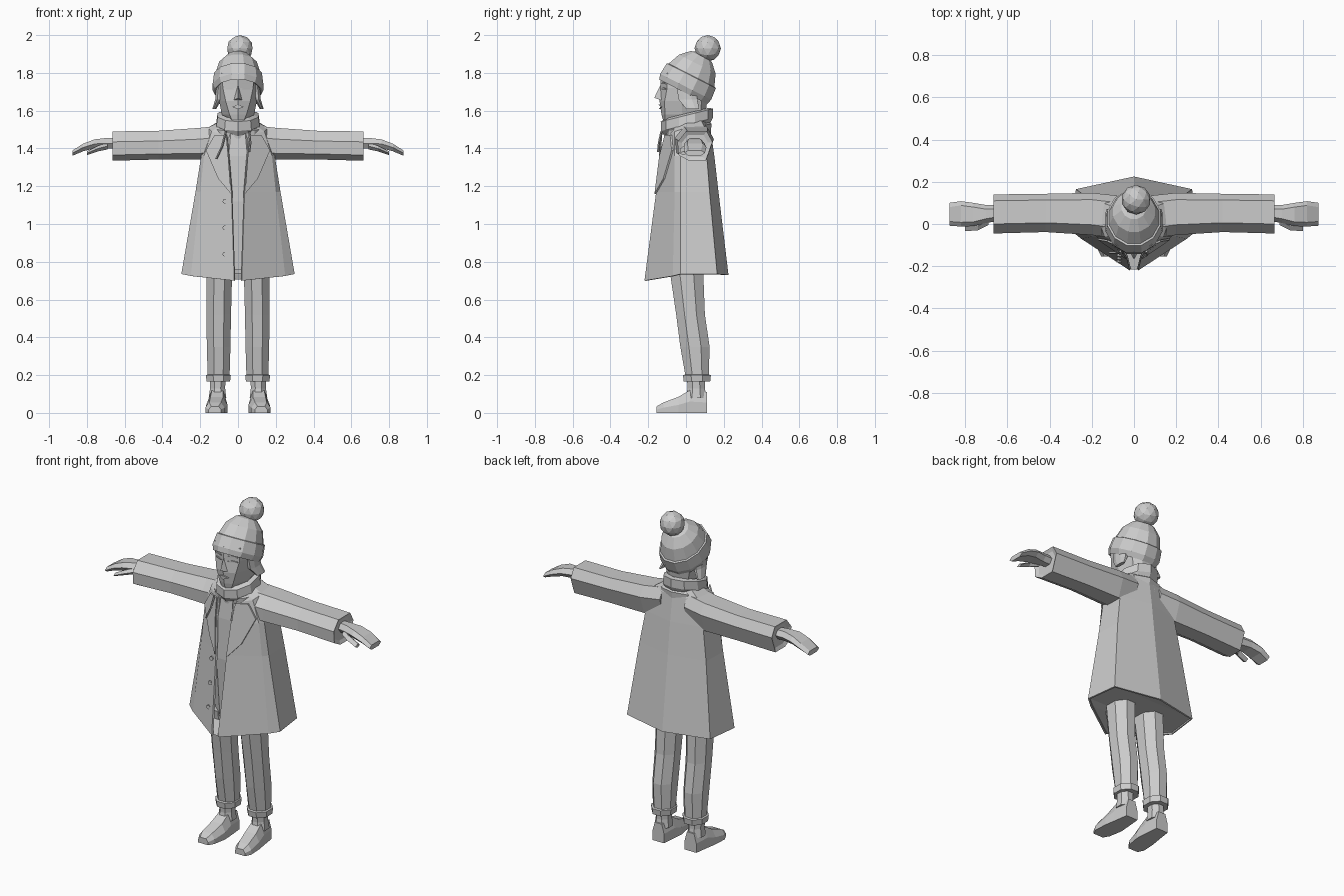
import bpy
import bmesh
from math import cos, sin, pi, radians
from mathutils import Matrix, Vector

cube = bpy.data.objects.get("Cube")
if cube:
    bpy.data.objects.remove(cube, do_unlink=True)

grey = bpy.data.materials.new("plain grey")
grey.use_nodes = True
grey.diffuse_color = (0.6, 0.6, 0.6, 1)
grey.node_tree.nodes["Principled BSDF"].inputs["Base Color"].default_value = grey.diffuse_color


def finish(name, bm):
    """Turn a bmesh into a flat shaded grey object."""
    bmesh.ops.recalc_face_normals(bm, faces=bm.faces)
    mesh = bpy.data.meshes.new(name)
    bm.to_mesh(mesh)
    bm.free()
    mesh.materials.append(grey)
    obj = bpy.data.objects.new(name, mesh)
    bpy.context.collection.objects.link(obj)
    return obj


def loft(name, rings, closed=True, caps=True):
    """Skin a list of rings that all have the same number of points."""
    bm = bmesh.new()
    rows = [[bm.verts.new(p) for p in ring] for ring in rings]
    count = len(rows[0])
    for low, high in zip(rows, rows[1:]):
        for i in range(count if closed else count - 1):
            j = (i + 1) % count
            bm.faces.new((low[i], low[j], high[j], high[i]))
    if caps and closed:
        bm.faces.new(rows[0])
        bm.faces.new(rows[-1])
    return finish(name, bm)


def flip(rings):
    return [[(-x, y, z) for x, y, z in ring] for ring in rings]


def pair(name, rings, **options):
    """Build the left part and its mirrored right twin."""
    return [loft("left_" + name, rings, **options),
            loft("right_" + name, flip(rings), **options)]


def oval(cx, cy, z, rx, ry, sides=8, tilt=0.0):
    """Horizontal ring with flats facing front and side; tilt raises the back."""
    ring = []
    for i in range(sides):
        a = 2 * pi * (i + 0.5) / sides
        grow = 1 / cos(pi / sides)
        y = cy + ry * grow * sin(a)
        ring.append((cx + rx * grow * cos(a), y, z + tilt * y))
    return ring


def box_oval(z, x0, x1, y0, y1):
    return oval((x0 + x1) / 2, (y0 + y1) / 2, z, (x1 - x0) / 2, (y1 - y0) / 2)


def symmetric(z, front, half, back):
    """Ring from a centre front, half outline and optional centre back."""
    right = [(-x, y, z) for x, y in reversed(half)]
    return [(0, front, z)] + [(x, y, z) for x, y in half] + [(0, back, z)] + right


def plate(name, points, depth):
    """Thin plate pushed forward from its points."""
    return loft(name, [points, [(x, y - depth, z) for x, y, z in points]])


# Coat body: open at the front, flaring to the hem
coat_rows = [
    [(.02, -.22, .70), (.25, -.07, .725), (.30, -.03, .735), (.275, .165, .735), (0, .225, .73)],
    [(.035, -.158, 1.17), (.20, -.06, 1.17), (.225, -.03, 1.17), (.22, .125, 1.17), (0, .172, 1.17)],
    [(.05, -.133, 1.36), (.18, -.06, 1.36), (.195, -.03, 1.36), (.19, .11, 1.36), (0, .15, 1.36)],
    [(.06, -.10, 1.47), (.14, -.06, 1.49), (.16, 0, 1.51), (.15, .10, 1.51), (0, .13, 1.5)],
    [(.06, -.08, 1.53), (.08, -.05, 1.53), (.10, 0, 1.54), (.09, .08, 1.55), (0, .11, 1.56)],
]
for panel in pair("coat_panel", coat_rows, closed=False):
    cloth = panel.modifiers.new("cloth", "SOLIDIFY")
    cloth.thickness = 0.01
    cloth.offset = -1

# Underside of the coat, kept just inside the hem
hem = [(x * 0.98, y * 0.98, z + 0.006) for x, y, z in coat_rows[0]]
pair("coat_lining", [hem, [(0, y, z) for x, y, z in hem]], closed=False)

# Lapels
for side, sign in (("left", 1), ("right", -1)):
    lapel = [(.037, -.158, 1.16), (.105, -.112, 1.24), (.17, -.067, 1.39),
             (.125, -.075, 1.47), (.062, -.105, 1.47), (.052, -.133, 1.36)]
    plate(side + "_lapel", [(x * sign, y, z) for x, y, z in lapel], 0.009)

# Jumper under the coat
loft("jumper", [oval(0, 0, .76, .12, .10), oval(0, 0, 1.12, .13, .125),
                oval(0, .01, 1.36, .12, .128), oval(0, .01, 1.53, .08, .11)])

# Buttons on the right front edge
for number, z in enumerate((.84, .98, 1.12)):
    bm = bmesh.new()
    bmesh.ops.create_cone(bm, cap_ends=True, segments=8, radius1=.012, radius2=.012, depth=.012,
                          matrix=Matrix.Translation((-.07, -.19 + .1 * (z - .7), z))
                          @ Matrix.Rotation(pi / 2, 4, "X"))
    finish("button_%d" % (number + 1), bm)

# Sleeves
section = [(-.085, -.05), (-.09, .02), (-.045, .075), (.065, .075),
           (.095, .02), (.06, -.08), (-.03, -.08)]


def sleeve_ring(x, y, z, scale):
    return [(x, y + dy * scale, z + dz * scale) for dy, dz in section]


pair("sleeve", [sleeve_ring(.08, .03, 1.44, 1.1), sleeve_ring(.2, .045, 1.428, 1.08),
                sleeve_ring(.42, .05, 1.42, .98), sleeve_ring(.665, .045, 1.415, 1),
                sleeve_ring(.655, .045, 1.415, .75)])

# Hands: a flattened palm and a thumb


def hand_ring(x, y0, y1, low, high):
    mid = (low + high) / 2
    return [(x, y0, mid), (x, y0 + .02, high), (x, y1 - .02, high),
            (x, y1, mid), (x, y1 - .02, low), (x, y0 + .02, low)]


pair("hand", [hand_ring(.64, .015, .09, 1.40, 1.455), hand_ring(.70, .005, .09, 1.40, 1.455),
              hand_ring(.76, -.01, .10, 1.40, 1.448), hand_ring(.82, -.012, .108, 1.385, 1.425),
              hand_ring(.875, -.008, .10, 1.362, 1.39)])
pair("thumb", [hand_ring(.69, -.005, .045, 1.395, 1.43), hand_ring(.74, -.03, .015, 1.385, 1.415),
               hand_ring(.80, -.034, .008, 1.365, 1.385)])

# Trousers with turned-up cuffs
pair("trouser_leg", [box_oval(.18, .045, .16, 0, .12), box_oval(.35, .04, .165, -.03, .125),
                     box_oval(.52, .037, .167, -.052, .10), box_oval(.78, .03, .168, -.09, .09)])
pair("trouser_cuff", [box_oval(.165, .042, .166, -.012, .128), box_oval(.20, .038, .17, -.016, .132),
                      box_oval(.203, .046, .16, -.005, .122)])

# Shoes
pair("ankle", [box_oval(.08, .062, .155, 0, .108), box_oval(.13, .068, .148, .008, .10),
               box_oval(.19, .066, .15, .005, .10)])


def shoe_ring(y, x0, x1, high):
    inset = (x1 - x0) * 0.2
    return [(x0, y, 0), (x0, y, high * .5), (x0 + inset, y, high),
            (x1 - inset, y, high), (x1, y, high * .5), (x1, y, 0)]


pair("shoe", [shoe_ring(.11, .068, .145, .11), shoe_ring(.02, .06, .158, .12),
              shoe_ring(-.04, .056, .168, .085), shoe_ring(-.12, .07, .172, .055),
              shoe_ring(-.155, .09, .155, .035)])

# Head and face
loft("head", [symmetric(1.50, -.06, [(.04, -.05), (.06, 0), (.05, .05)], .07),
              symmetric(1.545, -.12, [(.03, -.11), (.065, -.02), (.05, .06)], .08),
              symmetric(1.58, -.13, [(.045, -.112), (.085, -.02), (.06, .07)], .09),
              symmetric(1.65, -.14, [(.065, -.113), (.10, -.02), (.08, .08)], .11),
              symmetric(1.72, -.135, [(.08, -.10), (.108, -.01), (.08, .09)], .12),
              symmetric(1.80, -.135, [(.085, -.10), (.105, -.01), (.08, .10)], .12)])
bm = bmesh.new()
bridge, tip, low_left, low_right = [bm.verts.new(p) for p in (
    (0, -.136, 1.735), (0, -.168, 1.668), (.022, -.13, 1.655), (-.022, -.13, 1.655))]
for corners in ((bridge, tip, low_left), (bridge, low_right, tip), (tip, low_right, low_left)):
    bm.faces.new(corners)
finish("nose", bm)
plate("lips", [(-.03, -.127, 1.62), (0, -.137, 1.608), (.03, -.127, 1.62), (0, -.139, 1.632)], .008)
for side, sign in (("left", 1), ("right", -1)):
    for feature, z, high in (("eye", 1.712, .01), ("brow", 1.74, .012)):
        plate(side + "_" + feature,
              [(.022 * sign, -.125, z), (.072 * sign, -.104, z),
               (.072 * sign, -.104, z + high * .5), (.045 * sign, -.116, z + high),
               (.022 * sign, -.125, z + high * .5)], .006)

# Hair showing under the hat
pair("side_hair", [box_oval(1.74, .07, .115, -.05, .05), box_oval(1.66, .085, .12, -.04, .06),
                   box_oval(1.61, .115, .136, 0, .07)])
loft("back_hair", [oval(0, .06, 1.60, .07, .045), oval(0, .06, 1.70, .09, .06)])

# Roll neck and coat collar, both higher at the back
loft("roll_neck", [oval(0, .005, z, rx, ry, 10, .25) for z, rx, ry in (
    (1.49, .09, .11), (1.525, .115, .13), (1.575, .108, .132), (1.585, .085, .108), (1.55, .075, .09))])
loft("coat_collar", [oval(0, .01, z, rx, ry, 10, .15) for z, rx, ry in (
    (1.47, .14, .115), (1.51, .14, .12), (1.53, .10, .10))])

# Drawstrings on the chest
for side, path in (("right", [(-.065, -.13, 1.49), (-.085, -.137, 1.41), (-.115, -.137, 1.345)]),
                   ("left", [(.06, -.13, 1.49), (.065, -.143, 1.43), (.06, -.148, 1.38)])):
    loft(side + "_drawstring", [[(x + .006 * cos(i * pi / 2), y + .006 * sin(i * pi / 2), z)
                                 for i in range(4)] for x, y, z in path])

# Woolly hat, tipped backwards, with a bobble
tip_back = Matrix.Translation((0, -.015, 1.70)) @ Matrix.Rotation(radians(-27), 4, "X")
hat_shape = [(.02, .105, .12), (0, .125, .147), (.03, .138, .156), (.095, .13, .15),
             (.098, .122, .14), (.165, .102, .112), (.21, .06, .065), (.225, .02, .02)]
loft("hat", [[tip_back @ Vector(p) for p in oval(0, 0, z, rx * .97, ry * .97, 12)]
             for z, rx, ry in hat_shape])
bm = bmesh.new()
bmesh.ops.create_icosphere(bm, subdivisions=2, radius=.07, matrix=Matrix.Translation((.01, .115, 1.93)))
finish("bobble", bm)
